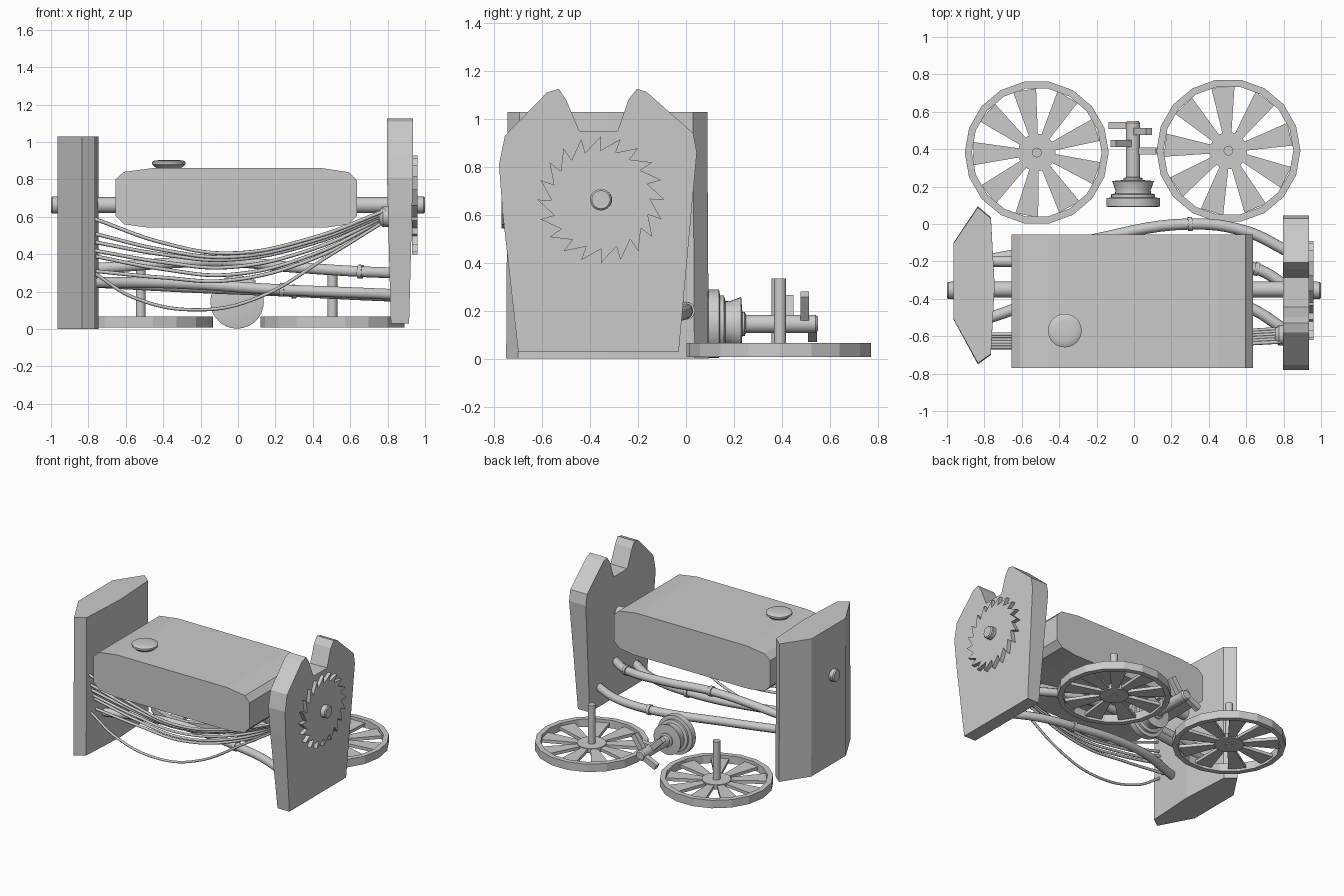
import bpy, bmesh
from math import sin, cos, pi, radians
from mathutils import Vector, Matrix

if "Cube" in bpy.data.objects:
    bpy.data.objects.remove(bpy.data.objects["Cube"])


def finish(bm, name, smooth=False):
    bmesh.ops.recalc_face_normals(bm, faces=bm.faces)
    me = bpy.data.meshes.new(name)
    bm.to_mesh(me)
    bm.free()
    ob = bpy.data.objects.new(name, me)
    bpy.context.collection.objects.link(ob)
    if smooth:
        bpy.ops.object.select_all(action='DESELECT')
        ob.select_set(True)
        bpy.context.view_layer.objects.active = ob
        bpy.ops.object.shade_smooth_by_angle(angle=radians(35))
    return ob


def add_prism(bm, pts, axis, lo, hi):
    # extrude a 2D outline along one axis; outline uses the other two in order
    def place(p, d):
        v = list(p)
        v.insert('xyz'.index(axis), d)
        return bm.verts.new(v)
    a = [place(p, lo) for p in pts]
    b = [place(p, hi) for p in pts]
    bm.faces.new(a)
    bm.faces.new(b)
    for i in range(len(pts)):
        j = (i + 1) % len(pts)
        bm.faces.new((a[i], a[j], b[j], b[i]))


def prism(name, pts, axis, lo, hi):
    bm = bmesh.new()
    add_prism(bm, pts, axis, lo, hi)
    return finish(bm, name)


def lathe(name, profile, origin, direction, n=24, closed=False):
    # profile: (radius, distance along direction)
    rot = Vector((0, 0, 1)).rotation_difference(Vector(direction)).to_matrix()
    bm = bmesh.new()
    rings = []
    for r, d in profile:
        rings.append([bm.verts.new(rot @ Vector((r * cos(2 * pi * k / n), r * sin(2 * pi * k / n), d))
                                   + Vector(origin)) for k in range(n)])
    pairs = list(zip(rings, rings[1:]))
    if closed:
        pairs.append((rings[-1], rings[0]))
    else:
        bm.faces.new(rings[0])
        bm.faces.new(rings[-1])
    for a, b in pairs:
        for k in range(n):
            m = (k + 1) % n
            bm.faces.new((a[k], a[m], b[m], b[k]))
    return finish(bm, name, not closed)


def tube(name, pts, r, res=3):
    cu = bpy.data.curves.new(name, 'CURVE')
    cu.dimensions = '3D'
    cu.bevel_depth = r
    cu.bevel_resolution = res
    cu.resolution_u = 8
    cu.use_fill_caps = True
    sp = cu.splines.new('BEZIER')
    sp.bezier_points.add(len(pts) - 1)
    for bp, p in zip(sp.bezier_points, pts):
        bp.co = p
        bp.handle_left_type = bp.handle_right_type = 'AUTO'
    ob = bpy.data.objects.new(name, cu)
    bpy.context.collection.objects.link(ob)
    bpy.ops.object.select_all(action='DESELECT')
    ob.select_set(True)
    bpy.context.view_layer.objects.active = ob
    bpy.ops.object.convert(target='MESH')


# left end block, hexagonal plan
left = prism('left_end_block', [(-.965, -.51), (-.835, -.75), (-.765, -.70), (-.745, -.33),
                                (-.765, .035), (-.835, .095), (-.965, -.10)], 'z', 0, 1.028)
for v in left.data.vertices:
    if v.co.z > .5:
        v.co.y = -.33 + (v.co.y + .33) * .985

# right end plate with two horns, thinner toward the bottom
plate = prism('right_end_plate', [(-.70, .03), (-.03, .03), (.045, .86), (.03, .94), (-.165, 1.113),
                                  (-.205, 1.125), (-.24, 1.08), (-.285, .95), (-.445, .95), (-.50, 1.08),
                                  (-.53, 1.125), (-.58, 1.11), (-.755, .93), (-.78, .81), (-.765, .61)],
              'x', -1, 1)
for v in plate.data.vertices:
    t = min(1, v.co.z / .8)
    v.co.x = .866 + v.co.x * (.048 + .021 * t)

# saw blade
pitch = 2 * pi / 20
teeth = []
for i in range(20):
    for r, f in ((.265, 0), (.205, 1.03)):
        a = (i + f) * pitch
        teeth.append((-.355 + r * cos(a), .663 + r * sin(a)))
prism('saw_blade', teeth, 'x', .93, .96)

# axle with end caps
lathe('axle', [(.042, -.98), (.042, .98)], (0, -.35, .663), (1, 0, 0))
for s in (-1, 1):
    lathe('axle_cap', [(.045, .955), (.045, .993), (.038, 1.0)], (0, -.355, .663), (s, 0, 0))

# body tank and its button
prism('body_tank', [(-.655, .80), (-.61, .84), (-.46, .86), (.45, .86), (.595, .838), (.635, .795),
                    (.635, .605), (.59, .56), (.47, .542), (-.48, .542), (-.61, .56), (-.655, .605)],
      'y', -.77, -.055)
lathe('tank_button', [(.06, .855), (.09, .88), (.09, .893), (.078, .90), (.05, .904)], (-.37, -.57, 0), (0, 0, 1))

# flat fan wheels
for cx, cy, turn in ((-.52, .382, 101), (.505, .392, 95)):
    c = (cx, cy, 0)
    lathe('wheel_rim', [(.385, .007), (.385, .066), (.347, .066), (.347, .007)], c, (0, 0, 1), 18, True)
    lathe('wheel_hub', [(.1, .015), (.1, .05)], c, (0, 0, 1), 18)
    lathe('wheel_stem', [(.026, .01), (.026, .335)], c, (0, 0, 1), 16)
    bm = bmesh.new()
    for i in range(9):
        a = radians(turn) + i * 2 * pi / 9
        quad = [(.08, -.022), (.337, -.062), (.342, .062), (.08, .022)]
        add_prism(bm, [(cx + u * cos(a) - v * sin(a), cy + u * sin(a) + v * cos(a)) for u, v in quad],
                  'z', .022, .045)
    finish(bm, 'wheel_blades')

# key spindle lying along y between the wheels
lathe('key_spindle', [(.13, .09), (.143, .094), (.143, .138), (.118, .142), (.118, .158), (.096, .164),
                      (.094, .18), (.112, .23), (.05, .235), (.05, .245), (.038, .25), (.038, .54), (.03, .55)],
      (-.005, 0, .145), (0, 1, 0), 28)
for y, ang, length in ((.39, 5, .125), (.43, 135, .15), (.495, 55, .15), (.527, 205, .135)):
    bm = bmesh.new()
    bmesh.ops.create_cube(bm, size=1)
    bm.transform(Matrix.Translation((-.005, y, .145)) @ Matrix.Rotation(-radians(ang), 4, 'Y')
                 @ Matrix.Translation((length / 2, 0, 0)) @ Matrix.Diagonal((length, .037, .04, 1)))
    finish(bm, 'key_pin')

# thick pipes with collars at chosen path points
pipes = [
    ([(-.77, -.19, .25), (-.3, -.1, .225), (.3, 0, .2), (.6, -.04, .185), (.83, -.15, .175)], (2,)),
    ([(-.77, -.2, .325), (-.07, -.2, .36), (.3, -.2, .33), (.655, -.24, .307), (.83, -.34, .30)], (1, 3)),
    ([(-.77, -.5, .25), (-.35, -.37, .245), (.235, -.36, .21), (.6, -.44, .195), (.83, -.58, .185)], (2,)),
]
for path, collars in pipes:
    tube('pipe', path, .03)
    for i in collars:
        d = (Vector(path[i + 1]) - Vector(path[i - 1])).normalized()
        lathe('pipe_collar', [(.037, -.012), (.037, .012)], path[i], d, 16)

# cable plug and the sagging thin cables
lathe('cable_plug', [(.035, .755), (.055, .775), (.055, .83)], (0, -.595, .60), (1, 0, 0), 20)
cables = [(.59, .405), (.51, .385), (.465, .37), (.42, .33), (.39, .29), (.31, .26)]
for i, (z0, zm) in enumerate(cables):
    y0 = -.66 + .014 * i
    z1 = .635 - .011 * i
    tube('cable', [(-.77, y0, z0), (-.4, y0, zm + (z0 - zm) * .3), (-.05, y0, zm),
                   (.4, y0 + .01, zm + (z1 - zm) * .36), (.79, y0 + .03, z1)], .01, 2)
tube('low_cable', [(-.77, -.64, .30), (-.55, -.64, .165), (-.2, -.64, .103), (.1, -.63, .165),
                   (.5, -.62, .40), (.79, -.6, .58)], .009, 2)
